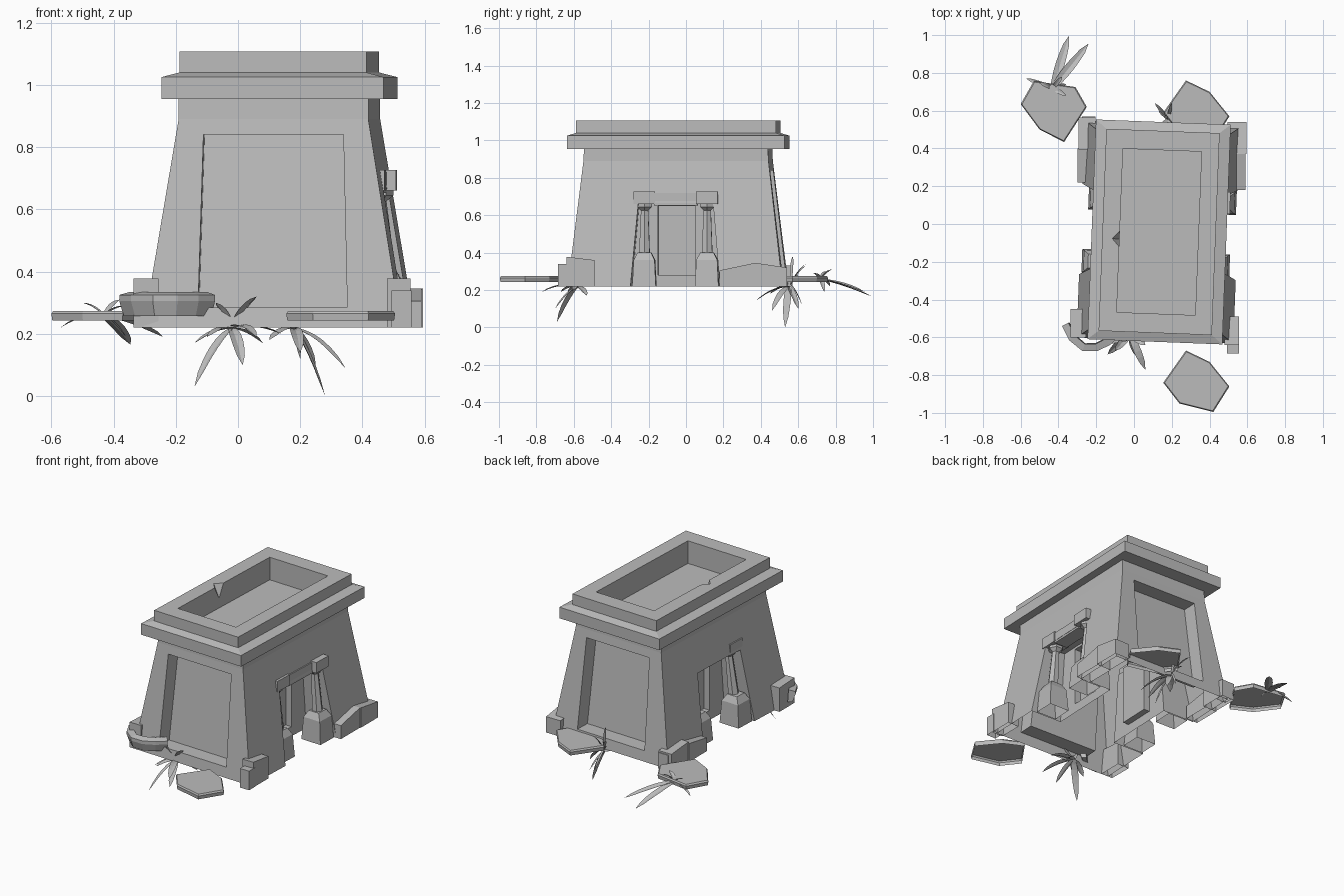
import bpy, bmesh, math
from mathutils import Matrix, Vector

cube = bpy.data.objects.get("Cube")
if cube:
    bpy.data.objects.remove(cube, do_unlink=True)

stone = bpy.data.materials.new("grey_stone")
stone.use_nodes = True
GREY = (0.5, 0.5, 0.5, 1)
stone.diffuse_color = GREY
stone.node_tree.nodes["Principled BSDF"].inputs["Base Color"].default_value = GREY

# The building is turned slightly about z
TURN = Matrix.Translation((0.133, -0.042, 0)) @ Matrix.Rotation(math.radians(-2.2), 4, 'Z')
WORLD = Matrix.Identity(4)
BASE = 0.22
TOP = 0.955


def finish(name, bm, matrix):
    bmesh.ops.recalc_face_normals(bm, faces=bm.faces)
    mesh = bpy.data.meshes.new(name)
    bm.to_mesh(mesh)
    bm.free()
    mesh.materials.append(stone)
    obj = bpy.data.objects.new(name, mesh)
    bpy.context.collection.objects.link(obj)
    obj.matrix_world = matrix
    return obj


def skin(name, rings, matrix=WORLD):
    """Join equal rings of points into a closed solid."""
    bm = bmesh.new()
    loops = [[bm.verts.new(p) for p in ring] for ring in rings]
    n = len(loops[0])
    for a, b in zip(loops, loops[1:]):
        for i in range(n):
            j = (i + 1) % n
            bm.faces.new((a[i], a[j], b[j], b[i]))
    bm.faces.new(loops[0])
    bm.faces.new(loops[-1])
    return finish(name, bm, matrix)


def rect(hx, hy, z, cx=0, cy=0):
    return [(cx - hx, cy - hy, z), (cx + hx, cy - hy, z), (cx + hx, cy + hy, z), (cx - hx, cy + hy, z)]


def circle(r, z, cx, cy, n=6):
    return [(cx + r * math.cos(math.tau * i / n), cy + r * math.sin(math.tau * i / n), z) for i in range(n)]


def hull(name, points, matrix=WORLD):
    bm = bmesh.new()
    for p in points:
        bm.verts.new(p)
    bmesh.ops.convex_hull(bm, input=bm.verts)
    bmesh.ops.dissolve_limit(bm, angle_limit=0.01, verts=bm.verts, edges=bm.edges)
    return finish(name, bm, matrix)


def cut(obj, cutters):
    """Subtract the cutters from the object, then delete them."""
    for c in cutters:
        c.hide_render = True
        mod = obj.modifiers.new("cut", 'BOOLEAN')
        mod.object, mod.operation, mod.solver = c, 'DIFFERENCE', 'EXACT'
    bpy.context.view_layer.update()
    graph = bpy.context.evaluated_depsgraph_get()
    mesh = bpy.data.meshes.new_from_object(obj.evaluated_get(graph))
    obj.modifiers.clear()
    obj.data = mesh
    for c in cutters:
        bpy.data.objects.remove(c, do_unlink=True)


def open_at(obj, *levels, reach=2):
    """Remove level faces within reach at the given heights, leaving an open shell."""
    bm = bmesh.new()
    bm.from_mesh(obj.data)
    flat = [f for f in bm.faces
            if any(all(abs(v.co.z - z) < 0.001 and abs(v.co.x) < reach for v in f.verts) for z in levels)]
    bmesh.ops.delete(bm, geom=flat, context='FACES')
    bm.to_mesh(obj.data)
    bm.free()


# Tapered hollow walls with niches on the ends and doorways on the sides
walls = skin("walls", [rect(0.415, 0.575, BASE), rect(0.305, 0.495, 0.89), rect(0.305, 0.492, TOP)], TURN)
cutters = []
for s in (-1, 1):
    niche = []
    for z, half in ((0.285, 0.24), (0.84, 0.225)):
        inner = 0.48 - 0.12 * (z - BASE)
        niche += [(x, s * y, z) for x in (-half, half) for y in (inner, 0.8)]
    cutters.append(hull("niche_cutter", niche, TURN))
    door = [(s * x, y * k, z) for x in (0.2, 0.6) for y, z in ((0.25, 0.1), (0.2, 0.665)) for k in (-1, 1)]
    cutters.append(hull("door_cutter", door, TURN))
    cutters.append(hull("panel_cutter", [(s * x, y, z) for x in (0.16, 0.25) for y in (-0.1, 0.1)
                                         for z in (0.28, 0.65)], TURN))
cut(walls, cutters)
open_at(walls, BASE, TOP)

# Cornice, parapet and sunken roof, with a chipped edge
cornice = skin("cornice", [rect(0.3, 0.49, TOP), rect(0.357, 0.582, TOP), rect(0.357, 0.582, 1.025),
                           rect(0.3, 0.535, 1.04), rect(0.3, 0.535, 1.107), rect(0.208, 0.433, 1.107),
                           rect(0.208, 0.433, 0.965)], TURN)
chip = hull("chip_cutter", [(-0.25, -0.045, 1.115), (-0.2, 0.01, 1.115), (-0.2, -0.1, 1.115),
                            (-0.2, -0.045, 1.01)], TURN)
cut(cornice, [chip])
open_at(cornice, TOP, reach=0.31)

# Door columns on plinths, set back in the doorways, with broken lintel
for s, side in ((-1, "right"), (1, "left")):
    inset = 0.03 if s < 0 else 0
    for k, end in ((-1, "front"), (1, "back")):
        tag = side + "_" + end
        y = 0.168 * k
        x = 0.335 if k * s > 0 else 0.312
        plinth = skin("plinth_" + tag, [rect(0.068, 0.063, BASE, s * x, y), rect(0.058, 0.056, 0.36, s * x, y),
                                        rect(0.035, 0.036, 0.4, s * x, y)], TURN)
        open_at(plinth, BASE)
        head = s * (x - 0.02 - inset)
        skin("column_" + tag, [circle(0.033, 0.39, s * (x - inset / 2), y), circle(0.022, 0.635, head, y)], TURN)
        skin("capital_" + tag, [circle(0.022, 0.625, head, y), circle(0.045, 0.645, head, y),
                                circle(0.045, 0.668, head, y)], TURN)
        skin("lintel_end_" + tag, [rect(0.055, 0.058, 0.66, head, y), rect(0.055, 0.058, 0.727, head, y)], TURN)
    mid = s * (0.295 - inset)
    skin("lintel_" + side, [rect(0.045, 0.115, 0.652, mid), rect(0.045, 0.115, 0.72, mid)], TURN)

# Fallen blocks along the foot of the walls: x, y, half x, half y, front top, back top
blocks = [(0.517, -0.565, 0.038, 0.075, 0.378, 0.36), (0.525, -0.655, 0.032, 0.03, 0.34, 0.34),
          (0.54, 0.275, 0.05, 0.095, 0.305, 0.345), (0.545, 0.455, 0.05, 0.085, 0.345, 0.32),
          (-0.295, -0.525, 0.04, 0.075, 0.378, 0.37), (-0.26, 0.31, 0.04, 0.09, 0.305, 0.335),
          (-0.25, 0.48, 0.045, 0.085, 0.345, 0.33), (-0.24, 0.54, 0.035, 0.03, 0.32, 0.32)]
for i, (x, y, hx, hy, front, back) in enumerate(blocks):
    top = [(px, py, back if py > y else front) for px, py, _ in rect(hx, hy, 0, x, y)]
    open_at(skin("fallen_block_%d" % (i + 1), [rect(hx, hy, BASE, x, y), top]), BASE)


# Paving slabs, hollow underneath
def slab(name, outline, dx=0, dy=0):
    cx = sum(p[0] for p in outline) / len(outline)
    cy = sum(p[1] for p in outline) / len(outline)
    rings = []
    for z, f in ((0.243, 0.98), (0.265, 1), (0.274, 0.96)):
        rings.append([(cx + (x - cx) * f + dx, cy + (y - cy) * f + dy, z) for x, y in outline])
    open_at(skin(name, rings), 0.243)


outline = [(0.155, -0.84), (0.275, -0.67), (0.4, -0.73), (0.505, -0.86), (0.42, -0.995), (0.24, -0.95)]
slab("front_slab", outline)
slab("back_slab", outline, dy=1.43)
slab("corner_slab", [(-0.6, 0.635), (-0.53, 0.757), (-0.31, 0.725), (-0.25, 0.62), (-0.37, 0.434), (-0.5, 0.5)])

# Curved broken rim at the front corner
path = [(-0.36, -0.53), (-0.325, -0.6), (-0.265, -0.65), (-0.2, -0.65), (-0.14, -0.62), (-0.09, -0.575)]
sections = []
for i, p in enumerate(path):
    d = Vector(path[min(i + 1, 5)]) - Vector(path[max(i - 1, 0)])
    side = Vector((d.y, -d.x)).normalized()
    ring = []
    for off, z in ((-0.02, 0.258), (0.008, 0.258), (0.024, 0.305), (0.024, 0.325), (-0.015, 0.335)):
        q = Vector(p) + side * off
        ring.append((q.x, q.y, z))
    sections.append(ring)
skin("broken_rim", sections)


# Plants: curved, folded, pointed leaves
def plant(name, root, tips, width, arch=0.22):
    bm = bmesh.new()
    root = Vector(root)
    for tip in tips:
        tip = Vector(tip)
        mid = (root + tip) / 2 + (tip - root).length * Vector((0, 0, arch))
        d = tip - root
        side = Vector((d.y, -d.x, 0))
        side = side.normalized() if side.length > 0.02 else Vector((1, 0, 0))
        lift = d.cross(side).normalized() * 0.3
        rows = []
        for i in range(6):
            t = i / 6
            c = root * (1 - t) ** 2 + mid * 2 * t * (1 - t) + tip * t * t
            w = width * (0.25 + 0.75 * math.sin(math.pi * min(1, t * 0.8 + 0.15)))
            rows.append([bm.verts.new(c + v * w) for v in (-side, lift, side)])
        for a, b in zip(rows, rows[1:]):
            for j in (0, 1):
                bm.faces.new((a[j], a[j + 1], b[j + 1], b[j]))
        end = bm.verts.new(tip)
        for j in (0, 1):
            bm.faces.new((rows[-1][j], rows[-1][j + 1], end))
    finish(name, bm, WORLD)


plant("front_plant", (-0.02, -0.58, 0.22),
      [(-0.14, -0.69, 0.03), (0.015, -0.7, 0.1), (0.14, -0.6, 0.2), (0.06, -0.77, 0.19), (-0.14, -0.63, 0.17),
       (-0.07, -0.62, 0.3), (0.06, -0.64, 0.32), (0.08, -0.53, 0.17), (-0.1, -0.67, 0.19)], 0.02)
plant("back_plant", (0.18, 0.55, 0.22),
      [(0.345, 0.46, 0.09), (0.28, 0.53, 0), (0.2, 0.37, 0.14), (0.25, 0.6, 0.1), (0.1, 0.45, 0.18)], 0.02)
plant("back_twigs", (0.18, 0.56, 0.23),
      [(0.11, 0.64, 0.33), (0.16, 0.57, 0.38), (0.2, 0.64, 0.34), (0.13, 0.6, 0.28), (0.2, 0.62, 0.12)], 0.009)
plant("corner_plant", (-0.43, 0.72, 0.26),
      [(-0.345, 0.995, 0.165), (-0.24, 0.955, 0.19)], 0.024, 0.08)
plant("corner_twigs", (-0.43, 0.72, 0.26),
      [(-0.57, 0.77, 0.22), (-0.5, 0.75, 0.3), (-0.38, 0.78, 0.31), (-0.36, 0.68, 0.29), (-0.36, 0.74, 0.19)], 0.012)
